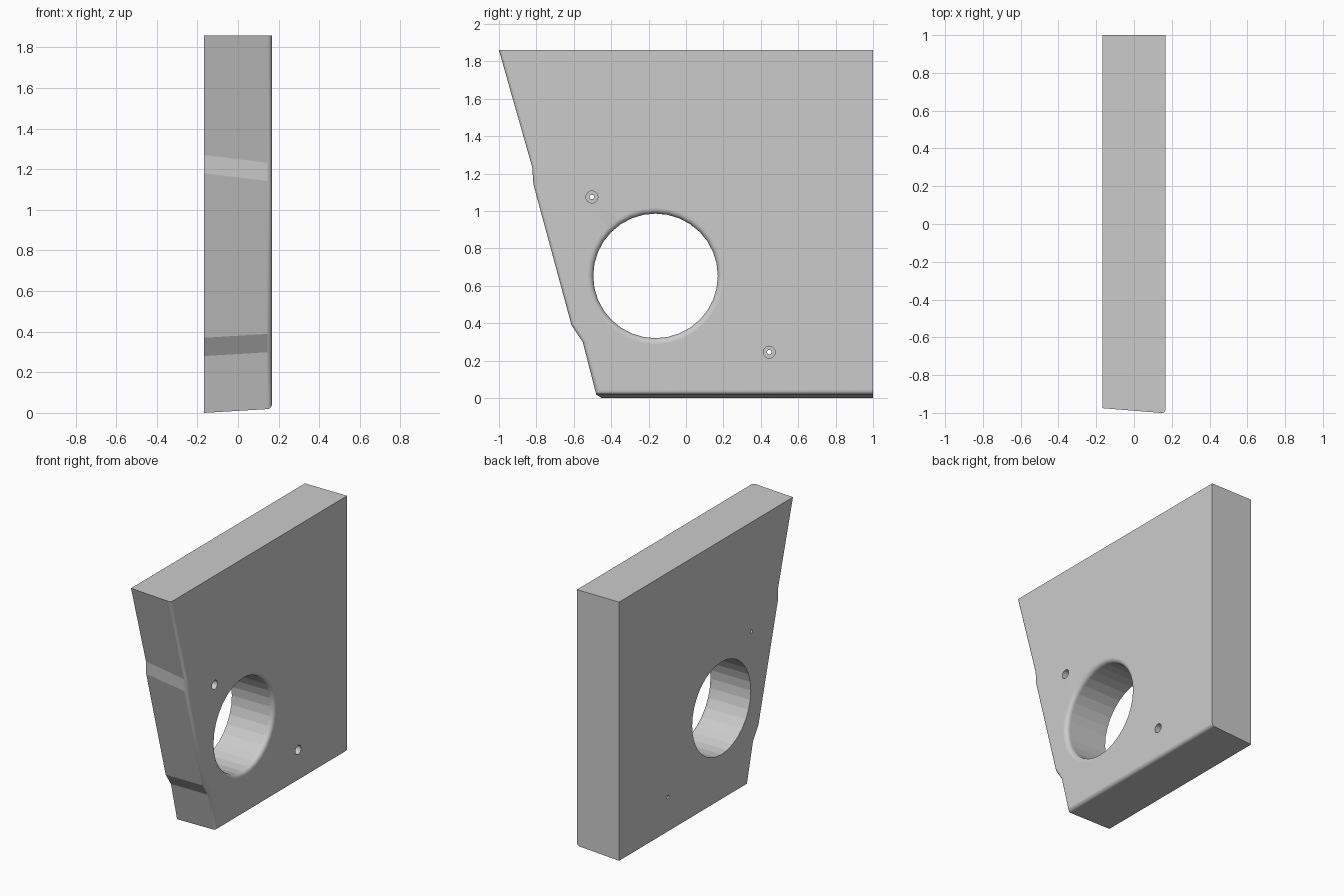
import bpy, bmesh
from math import sin, cos, pi, radians

if "Cube" in bpy.data.objects:
    bpy.data.objects.remove(bpy.data.objects["Cube"])

XB, XF = -0.168, 0.167      # back and face of the plate
TOP = 1.86
R = 0.022                   # edge rounding

# Outlines (y, z): leading edge top to bottom, then the square rear corner
face_outline = [(-1.002, TOP), (-0.823, 1.23), (-0.817, 1.14), (-0.614, 0.39),
                (-0.554, 0.30), (-0.482, 0.02), (1, 0.02), (1, TOP)]
back_outline = [(-0.975, TOP), (-0.806, 1.27), (-0.803, 1.18), (-0.582, 0.37),
                (-0.522, 0.28), (-0.452, 0.0), (1, 0.0), (1, TOP)]


def finish(bm, name):
    bmesh.ops.recalc_face_normals(bm, faces=bm.faces)
    mesh = bpy.data.meshes.new(name)
    bm.to_mesh(mesh)
    bm.free()
    ob = bpy.data.objects.new(name, mesh)
    bpy.context.collection.objects.link(ob)
    return ob


def lathe_cutter(name, y, z, profile, sides):
    """Closed solid turned around the x direction from (x, radius) pairs."""
    bm = bmesh.new()
    rings = [[bm.verts.new((x, y + r * cos(2 * pi * i / sides), z + r * sin(2 * pi * i / sides)))
              for i in range(sides)] for x, r in profile]
    for a, b in zip(rings, rings[1:]):
        for i in range(sides):
            j = (i + 1) % sides
            bm.faces.new((a[i], a[j], b[j], b[i]))
    bm.faces.new(rings[0])
    bm.faces.new(rings[-1])
    ob = finish(bm, name)
    ob.hide_render = True
    return ob


# Plate: drafted loft with a rounded leading and bottom edge on its face
bm = bmesh.new()
back = [bm.verts.new((XB, y, z)) for y, z in back_outline]
face = [bm.verts.new((XF, y, z)) for y, z in face_outline]
n = len(face)
bm.faces.new(back)
bm.faces.new(face)
for i in range(n):
    j = (i + 1) % n
    bm.faces.new((back[i], back[j], face[j], face[i]))
bmesh.ops.recalc_face_normals(bm, faces=bm.faces)
rounded = [bm.edges.get((face[i], face[i + 1])) for i in range(6)]
bmesh.ops.bevel(bm, geom=rounded, offset=R, offset_type='OFFSET', segments=6,
                profile=0.5, affect='EDGES', clamp_overlap=True)
plate = finish(bm, "plate")

# Large bore with a rounded mouth
F, BR = 0.03, 0.333
mouth = [(XF - F + F * sin(a), BR + F - F * cos(a)) for a in [k * pi / 12 for k in range(7)]]
cutters = [lathe_cutter("bore_cutter", -0.163, 0.653,
                        [(XB - 0.1, BR)] + mouth + [(XF + 0.1, BR + F)], 32)]

# Two counterbored screw holes
for y, z in [(-0.503, 1.075), (0.445, 0.245)]:
    cutters.append(lathe_cutter("screw_hole_cutter", y, z,
                                [(XB - 0.1, 0.012), (XF - 0.15, 0.012),
                                 (XF - 0.15, 0.032), (XF + 0.1, 0.032)], 24))

bpy.context.view_layer.objects.active = plate
plate.select_set(True)
for c in cutters:
    m = plate.modifiers.new("cut", 'BOOLEAN')
    m.operation = 'DIFFERENCE'
    m.solver = 'EXACT'
    m.object = c
    bpy.ops.object.modifier_apply(modifier=m.name)
    bpy.data.objects.remove(c)

# Smooth fillets, flat large faces and bore walls
bpy.ops.object.shade_smooth_by_angle(angle=radians(30))
for p in plate.data.polygons:
    if p.area > 0.012:
        p.use_smooth = False
